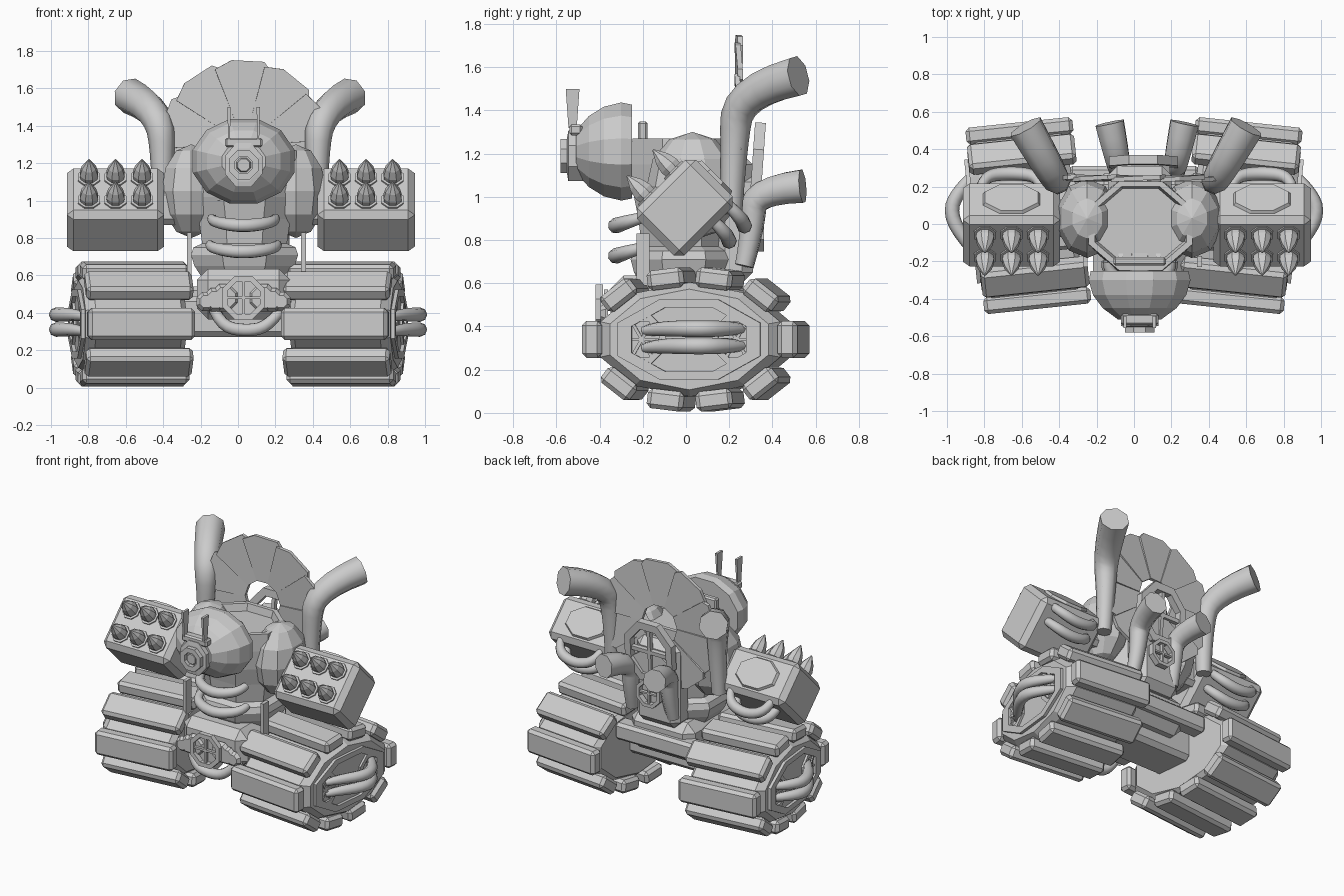
import bpy, bmesh
from math import sin, cos, pi, radians
from mathutils import Matrix, Vector

if "Cube" in bpy.data.objects:
    bpy.data.objects.remove(bpy.data.objects["Cube"])


def T(x, y, z):
    return Matrix.Translation((x, y, z))


def R(deg, axis):
    return Matrix.Rotation(radians(deg), 4, axis)


def S(x, y, z):
    return Matrix.Diagonal((x, y, z, 1))


FRONT = R(90, 'X')                    # local z -> -y, local y -> z
SIDE = R(90, 'Z') @ R(90, 'X')        # local z -> +x, local x -> y
CX = 0.03                             # torso centre line


def finish(bm, name, M):
    bm.transform(M)
    bmesh.ops.recalc_face_normals(bm, faces=bm.faces)
    me = bpy.data.meshes.new(name)
    bm.to_mesh(me)
    bm.free()
    ob = bpy.data.objects.new(name, me)
    bpy.context.collection.objects.link(ob)
    return ob


def lathe(name, prof, n, M, closed=False):
    """Revolve (radius, height) points around local z with n sides."""
    bm = bmesh.new()
    rings = [[bm.verts.new((r * cos(2 * pi * (i + .5) / n), r * sin(2 * pi * (i + .5) / n), h))
              for i in range(n)] for r, h in prof]
    pairs = list(zip(rings, rings[1:]))
    if closed:
        pairs.append((rings[-1], rings[0]))
    else:
        bm.faces.new(rings[0])
        bm.faces.new(rings[-1])
    for a, b in pairs:
        for i in range(n):
            j = (i + 1) % n
            bm.faces.new((a[i], a[j], b[j], b[i]))
    return finish(bm, name, M)


def ring(name, ro, ri, n, depth, M):
    return lathe(name, [(ro, 0), (ro, depth), (ri, depth), (ri, 0)], n, M, True)


def block(name, size, M, bevel=0.0):
    bm = bmesh.new()
    bmesh.ops.create_cube(bm, size=1, matrix=S(*size))
    if bevel:
        bmesh.ops.bevel(bm, geom=bm.edges[:], offset=bevel, segments=1, affect='EDGES')
    return finish(bm, name, M)


def tube(name, pts, radii, M=Matrix()):
    """Eight-sided pipe along a smooth path with changing radius."""
    cu = bpy.data.curves.new(name, 'CURVE')
    cu.dimensions = '3D'
    cu.bevel_depth = 1
    cu.bevel_resolution = 2
    cu.use_fill_caps = True
    cu.resolution_u = 4
    sp = cu.splines.new('NURBS')
    sp.points.add(len(pts) - 1)
    for p, co, r in zip(sp.points, pts, radii):
        p.co = (M @ Vector(co)).to_4d()
        p.radius = r
    sp.order_u = 3
    sp.use_endpoint_u = True
    ob = bpy.data.objects.new(name, cu)
    bpy.context.collection.objects.link(ob)
    bpy.ops.object.select_all(action='DESELECT')
    ob.select_set(True)
    bpy.context.view_layer.objects.active = ob
    bpy.ops.object.convert(target='MESH')
    bpy.ops.object.shade_smooth_by_angle(angle=radians(50))


def spoked_vent(name, r, depth, M, spokes=2):
    ring(name + "_rim", r, r * .75, 8, depth, M)
    for k in range(spokes):
        block(name + "_spoke", (1.6 * r, .12 * r, depth * .6), M @ T(0, 0, depth / 2) @ R(180 * k / spokes, 'Z'))


for s in (-1, 1):
    side = "left" if s < 0 else "right"
    MIR = S(s, 1, 1)

    # tracked drive: body, ten pads, hub frame, side guards
    M = MIR @ T(.565, .045, .34) @ R(-6, 'Z')
    lathe(side + "_track_body", [(.9, -.25), (1, -.22), (1, .24), (.88, .29)], 10,
          M @ SIDE @ S(.44, .265, 1))
    pads = [(.455 * a, 0, 90) for a in (1, -1)]
    for a in (1, -1):
        for b in (1, -1):
            pads += [(.33 * a, .205 * b, -38 * a * b), (.113 * a, .28 * b, -7 * a * b)]
    for y, z, ang in pads:
        block(side + "_track_pad", (.575, .17, .092), M @ T(0, y, z) @ R(ang, 'X'), .02)
    ring(side + "_hub_frame", 1, .8, 8, .03, M @ T(.28, 0, 0) @ SIDE @ S(.36, .2, 1))
    for y in (-.22, .22):
        spoked_vent(side + "_hub_vent", .12, .03, M @ T(.275, y, 0) @ SIDE, 3)
    for z in (-.03, .05):
        tube(side + "_track_guard", [(.28, -.21, z - .01), (.32, -.15, z), (.43, .06, z), (.33, .2, z), (.27, .25, z)],
             [.022, .034, .04, .035, .022], M)

    # shoulder dome and arm
    lathe(side + "_shoulder", [(sin(a) + .01, cos(a)) for a in [pi * k / 6 for k in range(7)]], 10,
          T(CX, 0, 0) @ MIR @ T(.28, .03, 1.05) @ S(.165, .21, .25))
    block(side + "_arm", (.2, .2, .2), T(CX, 0, 0) @ MIR @ T(.4, .03, .97), .03)

    # missile launcher, tilted up 45 degrees
    L = T(.015, 0, 0) @ MIR @ T(.67, -.005, .95) @ R(45, 'X')
    block(side + "_launcher", (.52, .385, .31), L, .035)
    lathe(side + "_launcher_hatch", [(1, 0), (.9, .025)], 8, L @ T(0, .185, 0) @ R(-90, 'X') @ S(.17, .12, 1))
    for i in (-1, 0, 1):
        for v in (-.085, .085):
            P = L @ T(.142 * i, v, .13)
            ring(side + "_missile_socket", .064, .05, 8, .035, P)
            lathe(side + "_missile", [(.044, 0), (.052, .06), (.04, .105), (.004, .165)], 8, P)
    for v in (.15, .05):
        tube(side + "_launcher_loop", [(-.16, v, -.13), (-.15, v, -.22), (0, v - .02, -.265), (.15, v, -.22), (.16, v, -.13)],
             [.026, .033, .038, .033, .026], L)

    # exhaust stacks
    tube(side + "_tall_exhaust", [(.42, .21, .92), (.41, .22, 1.2), (.43, .24, 1.49), (.59, .52, 1.56)],
         [.05, .06, .085, .097], T(.01, 0, 0) @ MIR)
    tube(side + "_low_exhaust", [(.16, .27, .68), (.15, .31, .85), (.15, .31, 1.03), (.2, .54, 1.05)],
         [.045, .055, .07, .082], T(.07, 0, 0) @ MIR)

    # hip post, pelvis wing, antenna
    block(side + "_hip_post", (.025, .06, .24), T(.045 + s * .305, -.2, .71))
    for k in range(3):
        lathe(side + "_crest_wing", [(.08 - .012 * k, 0), (.06 - .012 * k, .025)], 8,
              T(CX + s * (.1 + .05 * k), -.37, .48 - .01 * k) @ FRONT)
    lathe(side + "_antenna", [(.6, 0), (1, .18)], 4,
          T(CX + s * .078, -.525, 1.32) @ S(.012, .045, 1))
    block(side + "_neck_strut", (.025, .16, .03), T(CX + s * .1, -.15, 1.2) @ R(-25, 'X'))

# pelvis and cross beams
block("pelvis", (.5, .62, .27), T(CX, -.04, .5), .06)
block("rear_axle", (.7, .12, .12), T(0, .25, .48), .02)
block("main_axle", (.7, .3, .22), T(0, .02, .38), .03)
spoked_vent("pelvis_crest", .125, .035, T(CX, -.385, .48) @ FRONT)
lathe("crest_backing", [(.1, 0), (.1, .02)], 8, T(CX, -.36, .48) @ FRONT)
tube("tow_hook", [(-.14, -.33, .45), (-.1, -.36, .33), (.05, -.37, .3), (.17, -.36, .33), (.24, -.33, .43)],
     [.028, .034, .036, .034, .028])

# torso barrel with belt and recessed top
lathe("torso", [(.24, .58), (.29, .65), (.31, .71), (.295, .75), (.245, .77), (.265, .9), (.295, 1.02),
                (.305, 1.15), (.3, 1.27), (.265, 1.27), (.25, 1.22)], 8, T(CX + .005, -.01, 0) @ S(1, .86, 1))
block("back_plate", (.34, .18, .6), T(CX, .22, .9), .05)
for z, w in ((.875, .17), (.735, .18)):
    tube("torso_rib", [(-w, -.2, z + .03), (-w, -.27, z + .01), (0, -.345, z - .015), (w, -.27, z + .01), (w, -.2, z + .03)],
         [.025, .032, .038, .032, .025], T(CX, 0, 0))

# head: dome, snout rings, collar
H = T(CX, 0, 1.21) @ FRONT
lathe("head", [(.225, .25), (.235, .3), (.215, .38), (.17, .45), (.1, .51)], 12, H @ S(1.2, 1, 1))
N = T(CX, 0, 1.19) @ FRONT
lathe("snout", [(.12, .47), (.12, .545), (.09, .55)], 8, N @ S(.9, 1.05, 1))
ring("snout_ring", .085, .05, 8, .03, N @ T(0, 0, .55))
lathe("snout_nozzle", [(.045, .54), (.035, .57)], 8, N)
block("antenna_mount", (.2, .06, .05), T(CX, -.51, 1.31), .01)
block("neck_plate", (.28, .045, .36), T(CX, -.2, 1.17), .01)
lathe("neck", [(.1, 0), (.12, .18)], 8, T(CX, -.08, 1.12) @ FRONT)

# scalloped halo disc behind the torso: overlapping tilted plates
for k in range(10):
    bm = bmesh.new()
    pts = [(.14, -20), (.43, -21), (.455, -8), (.455, 14), (.425, 19), (.14, 20)]
    vs = [[bm.verts.new((r * sin(radians(a)), r * cos(radians(a)), h)) for r, a in pts] for h in (-.012, .012)]
    bm.faces.new(vs[0])
    bm.faces.new(vs[1])
    for i in range(6):
        j = (i + 1) % 6
        bm.faces.new((vs[0][i], vs[0][j], vs[1][j], vs[1][i]))
    finish(bm, "halo_plate", T(CX, .245, 1.3) @ FRONT @ R(36 * k, 'Z') @ R(3, 'Y'))

# rear vents
spoked_vent("rear_vent", .2, .05, T(CX + .02, .355, 1.13) @ R(-4, 'X') @ FRONT @ S(1, 1.15, 1))
lathe("rear_vent_duct", [(.17, 0), (.17, .1)], 8, T(CX + .02, .325, 1.03) @ FRONT @ S(.9, .6, 1))
spoked_vent("small_rear_vent", .1, .04, T(CX + .02, .36, .84) @ FRONT)
